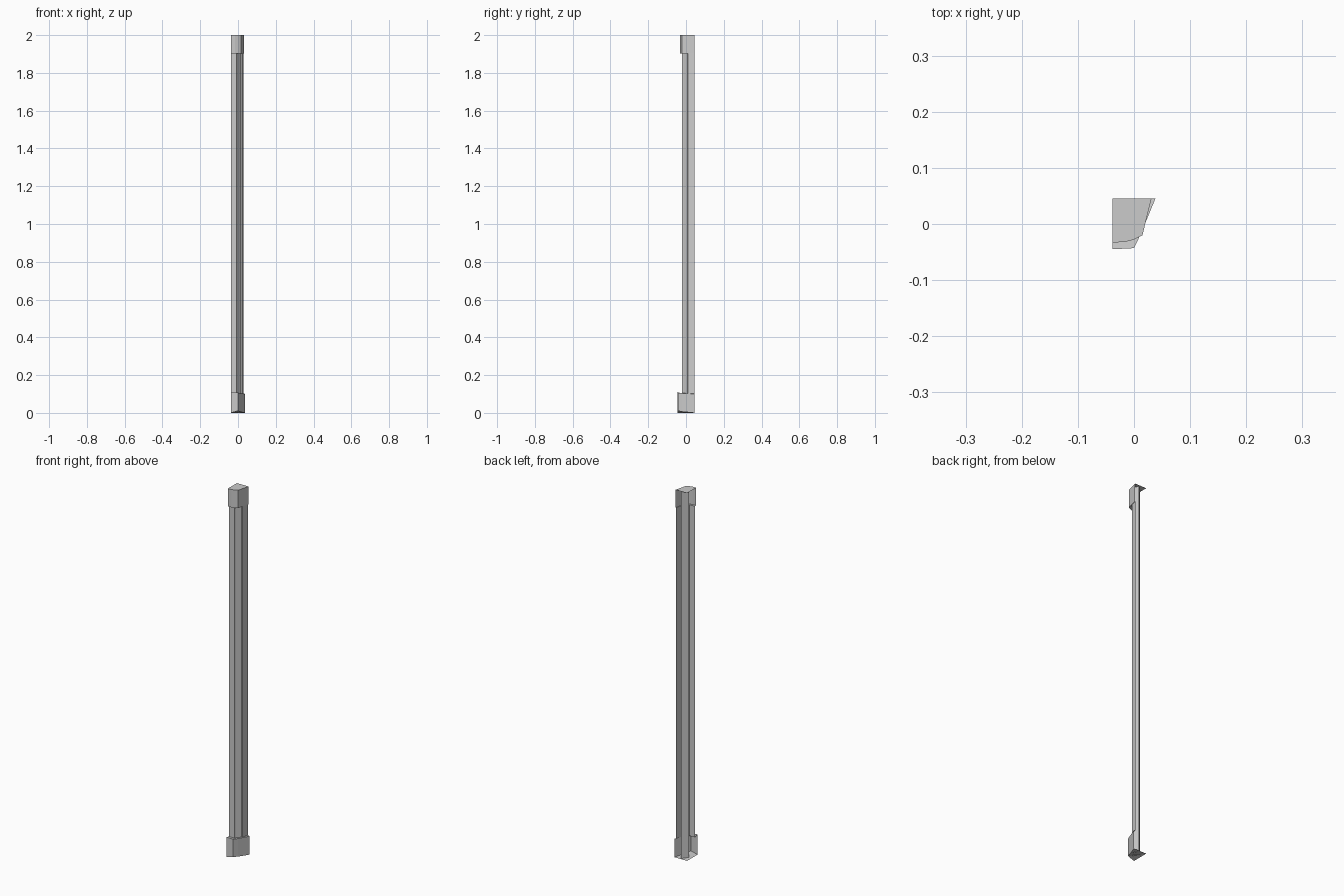
import bpy

if "Cube" in bpy.data.objects:
    bpy.data.objects.remove(bpy.data.objects["Cube"])

BACK = (-0.038, 0.045)  # open corner behind the walls

# Plan profiles, running from the left edge round to the back edge
shaft = [(-0.038, -0.021), (-0.007, -0.021), (-0.003, -0.013),
         (0.014, 0.008), (0.021, 0.010), (0.028, 0.045)]
cap = [(-0.038, -0.033), (-0.016, -0.032), (-0.001, -0.028),
       (0.015, -0.020), (0.031, 0.045)]
base = [(-0.038, -0.045), (0.0, -0.043), (0.012, -0.018), (0.038, 0.045)]
# Diagonal inner bar behind the bevel, full height
bar = [(-0.003, -0.013), (-0.027, 0.011), (0.002, 0.040), (0.014, 0.008)]


def make_object(name, verts, faces):
    mesh = bpy.data.meshes.new(name)
    mesh.from_pydata(verts, [], faces)
    mesh.update()
    obj = bpy.data.objects.new(name, mesh)
    bpy.context.collection.objects.link(obj)
    return obj


def wall(name, profile, low, high, flip=False):
    """Open sheet wall rising along a profile between two height lists."""
    n = len(profile)
    verts = [(x, y, z) for zs in (low, high) for (x, y), z in zip(profile, zs)]
    faces = [(i, i + 1, n + i + 1, n + i) for i in range(n - 1)]
    return make_object(name, verts, [f[::-1] for f in faces] if flip else faces)


def plate(name, profile, heights, corner_z, up):
    """End plate fanned out from the open back corner."""
    n = len(profile)
    verts = [(x, y, z) for (x, y), z in zip(profile, heights)]
    verts.append((*BACK, corner_z))
    faces = [(n, i, i + 1) if up else (n, i + 1, i) for i in range(n - 1)]
    return make_object(name, verts, faces)


def ledge(name, outer, heights, inner, inner_z, up):
    """Shelf joining a block's edge to the shaft."""
    verts = [(x, y, z) for (x, y), z in zip(outer, heights)]
    verts += [(x, y, inner_z) for x, y in reversed(inner)]
    face = tuple(range(len(verts)))
    return make_object(name, verts, [face if up else face[::-1]])


# Shaft and the bar behind it
wall("shaft", shaft, [0.103] * len(shaft), [1.903] * len(shaft))
wall("inner_bar", bar, [0.001] * 4, [1.999] * 4, flip=True)

# Top block
k = len(cap)
wall("cap_wall", cap, [1.903] * k, [2.0] * k)
plate("cap_top", cap, [2.0] * k, 2.0, True)
ledge("cap_underside", cap, [1.903] * k, shaft, 1.903, False)

# Bottom block, with its front corner slightly lifted
low, high = [0.0, 0.011, 0.006, 0.0], [0.11, 0.107, 0.104, 0.10]
wall("base_wall", base, low, high)
plate("base_bottom", base, low, 0.0, False)
ledge("base_ledge", base, high, shaft, 0.103, True)
